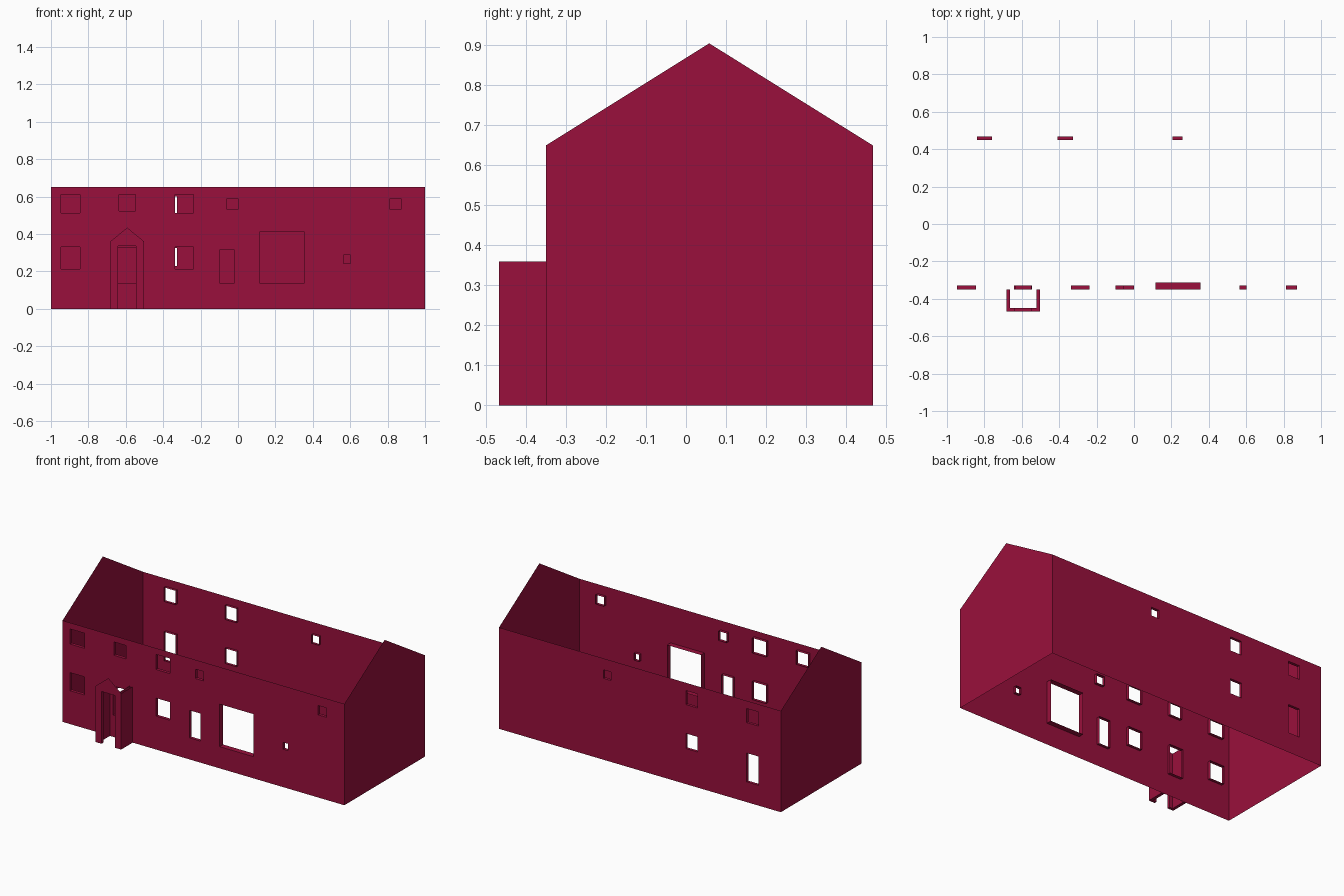
import bpy, bmesh

if "Cube" in bpy.data.objects:
    bpy.data.objects.remove(bpy.data.objects["Cube"])

RED = bpy.data.materials.new("crimson")
RED.diffuse_color = (0.32, 0.005, 0.045, 1)
RED.use_nodes = True
RED.node_tree.nodes["Principled BSDF"].inputs["Base Color"].default_value = RED.diffuse_color

FRONT, BACK = -0.35, 0.467
EAVES, RIDGE, RIDGE_Y = 0.65, 0.905, 0.058


def finish(name, polys):
    """Make a flat-shaded object from a list of polygons."""
    bm = bmesh.new()
    for p in polys:
        bm.faces.new([bm.verts.new(v) for v in p])
    bmesh.ops.remove_doubles(bm, verts=bm.verts, dist=0.0005)
    me = bpy.data.meshes.new(name)
    bm.to_mesh(me)
    bm.free()
    me.materials.append(RED)
    ob = bpy.data.objects.new(name, me)
    bpy.context.collection.objects.link(ob)
    return ob


def rect(y, x0, x1, z0, z1, flip):
    q = [(x0, y, z0), (x1, y, z0), (x1, y, z1), (x0, y, z1)]
    return q[::-1] if flip else q


def pierced_wall(name, y, x0, x1, z0, z1, holes, flip=False):
    """Thin wall in the xz plane with rectangular holes left out of a grid."""
    xs = sorted({x0, x1} | {h[i] for h in holes for i in (0, 1)})
    zs = sorted({z0, z1} | {h[i] for h in holes for i in (2, 3)})
    polys = []
    for a, b in zip(xs, xs[1:]):
        for c, d in zip(zs, zs[1:]):
            mx, mz = (a + b) / 2, (c + d) / 2
            if not any(h[0] < mx < h[1] and h[2] < mz < h[3] for h in holes):
                polys.append(rect(y, a, b, c, d, flip))
    return finish(name, polys)


def reveal(name, y0, y1, x0, x1, z0, z1, sill=True):
    """Lining of an opening, running from the wall face y0 to y1."""
    ring = [(x0, z0), (x0, z1), (x1, z1), (x1, z0)]
    polys = []
    for i in range(4 if sill else 3):
        (a, c), (b, d) = ring[i], ring[(i + 1) % 4]
        polys.append([(a, y0, c), (a, y1, c), (b, y1, d), (b, y0, d)])
    return finish(name, polys)


# Openings: x0, x1, z0, z1
front_holes = [
    (-0.947, -0.845, 0.513, 0.61), (-0.636, -0.548, 0.524, 0.61),
    (-0.337, -0.238, 0.513, 0.61), (-0.058, 0.0, 0.53, 0.59),
    (0.814, 0.872, 0.53, 0.59),
    (-0.947, -0.845, 0.214, 0.33), (-0.337, -0.238, 0.214, 0.33),
    (-0.1, -0.02, 0.138, 0.315), (0.115, 0.355, 0.139, 0.412),
    (0.563, 0.601, 0.243, 0.287), (-0.642, -0.545, 0.139, 0.326),
]
back_holes = [
    (-0.84, -0.758, 0.51, 0.6), (-0.408, -0.326, 0.51, 0.6),
    (-0.84, -0.758, 0.13, 0.315), (-0.408, -0.326, 0.228, 0.325),
    (0.207, 0.26, 0.522, 0.577),
]

# Long walls and their window linings
pierced_wall("front_wall", FRONT, -1, 1, 0, EAVES, front_holes)
pierced_wall("back_wall", BACK, -1, 1, 0, EAVES, back_holes, True)
for i, h in enumerate(front_holes):
    depth = 0.036 if h[1] - h[0] > 0.2 else 0.02
    reveal(f"front_window_lining_{i}", FRONT, FRONT + depth, *h)
for i, h in enumerate(back_holes):
    reveal(f"back_window_lining_{i}", BACK, BACK - 0.018, *h)

# Gable end walls
for side, name in ((-1, "left_gable"), (1, "right_gable")):
    p = [(side, FRONT, 0), (side, BACK, 0), (side, BACK, EAVES),
         (side, RIDGE_Y, RIDGE), (side, FRONT, EAVES)]
    finish(name, [p if side > 0 else p[::-1]])

# Roofless porch: gabled front, double side walls, doorway lining
PX0, PX1, PY, PZ, PT = -0.683, -0.502, -0.467, 0.36, 0.019
DOOR = (-0.642, -0.545, 0, 0.335)
pierced_wall("porch_front", PY, PX0, PX1, 0, PZ, [DOOR])
finish("porch_gable", [[(PX0, PY, PZ), (PX1, PY, PZ),
                        ((PX0 + PX1) / 2, PY, 0.434)]])
pierced_wall("porch_front_inside", PY + PT, PX0 + PT, PX1 - PT, 0, PZ,
             [DOOR], True)
reveal("porch_door_lining", PY, PY + PT, *DOOR, sill=False)
for name, outer, s in (("porch_left_side", PX0, 1), ("porch_right_side", PX1, -1)):
    inner, jamb = outer + s * PT, DOOR[0] if s > 0 else DOOR[1]
    yi = PY + PT
    finish(name, [
        [(outer, PY, 0), (outer, PY, PZ), (outer, FRONT, PZ), (outer, FRONT, 0)],
        [(inner, yi, 0), (inner, yi, PZ), (inner, FRONT, PZ), (inner, FRONT, 0)],
        # underside of the side wall and door pier
        [(outer, yi, 0), (inner, yi, 0), (inner, FRONT, 0), (outer, FRONT, 0)],
        [(outer, PY, 0), (jamb, PY, 0), (jamb, yi, 0), (outer, yi, 0)],
    ])
